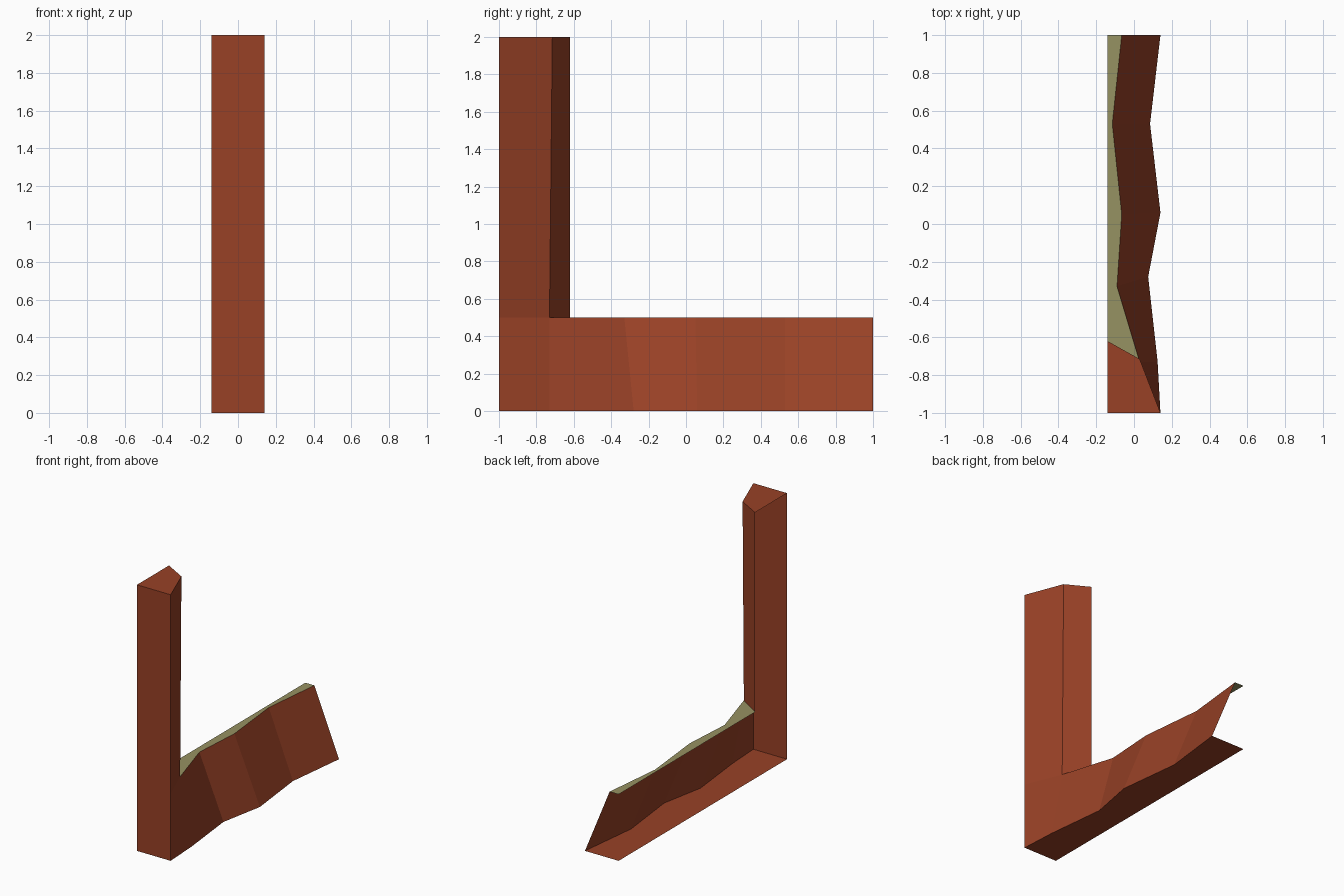
import bpy

if "Cube" in bpy.data.objects:
    bpy.data.objects.remove(bpy.data.objects["Cube"])


def make_material(name, rgb):
    mat = bpy.data.materials.new(name)
    mat.diffuse_color = (*rgb, 1.0)
    mat.use_nodes = True
    mat.node_tree.nodes["Principled BSDF"].inputs["Base Color"].default_value = mat.diffuse_color
    return mat


RUST = make_material("rust brown", (0.314, 0.053, 0.0194))
OLIVE = make_material("olive green", (0.305, 0.287, 0.122))

OPEN_X = -0.14   # the left side of the shell is open
LEDGE_Z = 0.5
TOP_Z = 2.0


def strip(name, lower, upper, mat):
    """Flat-faced strip joining two point rows of equal length."""
    n = len(lower)
    faces = [(i, i + 1, n + i + 1, n + i) for i in range(n - 1)]
    mesh = bpy.data.meshes.new(name)
    mesh.from_pydata(lower + upper, [], faces)
    mesh.materials.append(mat)
    obj = bpy.data.objects.new(name, mesh)
    bpy.context.collection.objects.link(obj)
    return obj


def at(row, z):
    return [(x, y, z) for x, y in row]


def to_open_side(row, z):
    return [(OPEN_X, y, z) for _, y in row]


# Zigzag rock outlines at the foot and at the ledge
foot = [(0.14, -1), (0.125, -0.73), (0.075, -0.28), (0.14, 0.06), (0.085, 0.53), (0.14, 1)]
rim = [(0.14, -1), (0.03, -0.73), (-0.09, -0.33), (-0.065, 0.05), (-0.115, 0.53), (-0.065, 1)]

# Column outline, from the open front corner round to the open back corner
pillar_low = [(OPEN_X, -1), (0.14, -1), (0.03, -0.73), (OPEN_X, -0.62)]
pillar_top = [(OPEN_X, -1), (0.14, -1), (0.03, -0.715), (OPEN_X, -0.62)]

# Sloping faceted rock wall and its flat base
strip("rock_wall", at(foot, 0), at(rim, LEDGE_Z), RUST)
strip("base", to_open_side(foot, 0), at(foot, 0), RUST)

# Grassy ledge behind the column
ledge_inner = to_open_side(rim[1:], LEDGE_Z)
ledge_inner[0] = (OPEN_X, -0.62, LEDGE_Z)
strip("grass_ledge", at(rim[1:], LEDGE_Z), ledge_inner, OLIVE)

# Tall column: front lower panel, upper sides and cap
strip("front_panel", at(pillar_low[:2], 0), at(pillar_low[:2], LEDGE_Z), RUST)
strip("column_sides", at(pillar_low, LEDGE_Z), at(pillar_top, TOP_Z), RUST)
strip("column_cap", at(pillar_top[:2], TOP_Z), at(pillar_top[:1:-1], TOP_Z), RUST)
